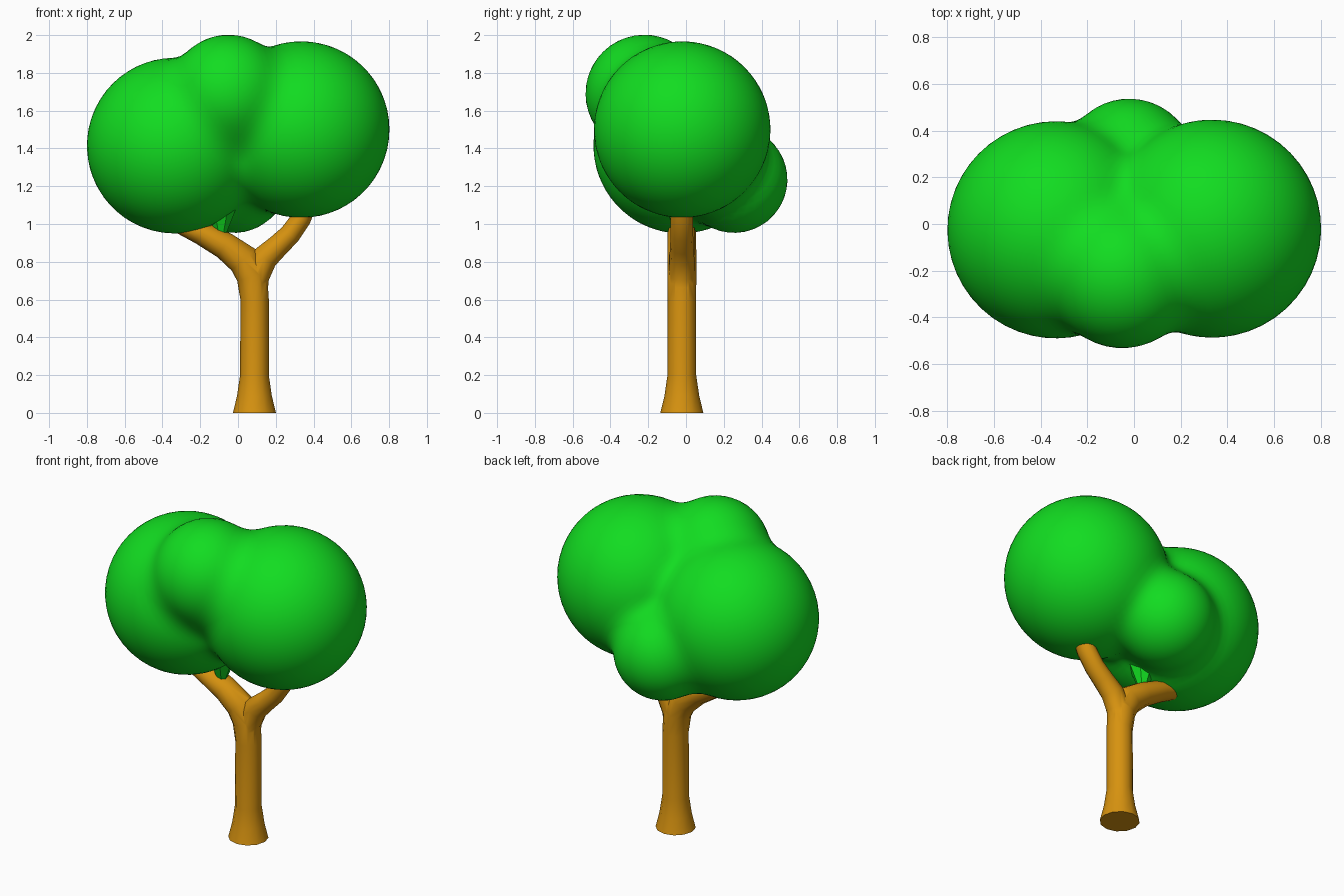
import bpy, bmesh, math
from mathutils import Vector

if "Cube" in bpy.data.objects:
    bpy.data.objects.remove(bpy.data.objects["Cube"])

def material(name, color):
    m = bpy.data.materials.new(name)
    m.diffuse_color = (*color, 1)
    m.use_nodes = True
    m.node_tree.nodes["Principled BSDF"].inputs["Base Color"].default_value = m.diffuse_color
    return m

GREEN = material("leaf_green", (0.006, 0.72, 0.015))
BROWN = material("bark", (0.68, 0.29, 0.005))

def finish(bm, name, mat):
    bmesh.ops.recalc_face_normals(bm, faces=bm.faces)
    me = bpy.data.meshes.new(name)
    bm.to_mesh(me)
    bm.free()
    me.materials.append(mat)
    ob = bpy.data.objects.new(name, me)
    bpy.context.collection.objects.link(ob)
    return ob

def smooth(ob, angle=40):
    bpy.ops.object.select_all(action='DESELECT')
    bpy.context.view_layer.objects.active = ob
    ob.select_set(True)
    bpy.ops.object.shade_smooth_by_angle(angle=math.radians(angle))

def tube(name, path, mat, sides=12):
    """Closed tube in the xz plane; path points are (x, z, in-plane radius, y radius)."""
    bm = bmesh.new()
    rings = []
    for i, (x, z, r, ry) in enumerate(path):
        a, b = path[max(i - 1, 0)], path[min(i + 1, len(path) - 1)]
        t = Vector((b[0] - a[0], 0, b[1] - a[1])).normalized()
        if i == 0:
            t = Vector((0, 0, 1)) if z == 0 else t
        n = Vector((t.z, 0, -t.x))
        ring = []
        for k in range(sides):
            u = 2 * math.pi * k / sides
            ring.append(bm.verts.new(Vector((x, -0.022, z)) + n * r * math.cos(u)
                                     + Vector((0, ry * math.sin(u), 0))))
        rings.append(ring)
    for p, q in zip(rings, rings[1:]):
        for k in range(sides):
            j = (k + 1) % sides
            bm.faces.new((p[k], p[j], q[j], q[k]))
    bm.faces.new(rings[0])
    bm.faces.new(rings[-1])
    return finish(bm, name, mat)

# Trunk flowing into the left branch
trunk = tube("trunk", [(0.087, 0, 0.114, 0.114), (0.087, 0.09, 0.092, 0.092),
                       (0.087, 0.2, 0.076, 0.076), (0.088, 0.6, 0.075, 0.075),
                       (0.075, 0.72, 0.082, 0.077), (0.03, 0.81, 0.085, 0.077),
                       (-0.07, 0.885, 0.072, 0.076), (-0.2, 0.955, 0.062, 0.076),
                       (-0.32, 1.0, 0.045, 0.06)], BROWN)
# Right branch, joined to the trunk
branch = tube("right_branch", [(0.085, 0.6, 0.068, 0.066), (0.095, 0.72, 0.07, 0.068),
                               (0.14, 0.82, 0.07, 0.066), (0.21, 0.883, 0.06, 0.062),
                               (0.275, 0.945, 0.056, 0.06), (0.335, 1.03, 0.053, 0.06),
                               (0.36, 1.1, 0.052, 0.06)], BROWN)
mod = trunk.modifiers.new("join", 'BOOLEAN')
mod.operation = 'UNION'
mod.object = branch
bpy.context.view_layer.objects.active = trunk
bpy.ops.object.modifier_apply(modifier="join")
bpy.data.objects.remove(branch)
smooth(trunk)

# Crown: four spheres melted together by a smooth union
BLOBS = [((-0.335, -0.025, 1.415), 0.465), ((0.335, -0.02, 1.50), 0.467),
         ((-0.05, -0.22, 1.69), 0.312), ((-0.02, 0.255, 1.235), 0.282)]
BLOBS = [(Vector(c), r) for c, r in BLOBS]

def field(p, k=0.09):
    d = 9.0
    for c, r in BLOBS:
        e = (p - c).length - r
        h = max(k - abs(d - e), 0) / k
        d = min(d, e) - h * h * k / 4
    return d

bm = bmesh.new()
bmesh.ops.create_icosphere(bm, subdivisions=5, radius=1)
centre = Vector((0, 0, 1.45))
for v in bm.verts:
    ray = v.co.normalized()
    s = 1.0
    while s > 0.05 and field(centre + ray * s) > 0:
        s -= 0.01
    lo, hi = s, s + 0.01
    for _ in range(8):
        mid = (lo + hi) / 2
        if field(centre + ray * mid) > 0:
            hi = mid
        else:
            lo = mid
    v.co = centre + ray * lo
smooth(finish(bm, "crown", GREEN), 60)

# Small leaf tuft between crown and left branch
bm = bmesh.new()
bmesh.ops.create_cone(bm, cap_ends=True, segments=7, radius1=0.025, radius2=0.09, depth=0.16)
bmesh.ops.translate(bm, verts=bm.verts, vec=(-0.09, -0.03, 1.02))
finish(bm, "leaf_tuft", GREEN)
